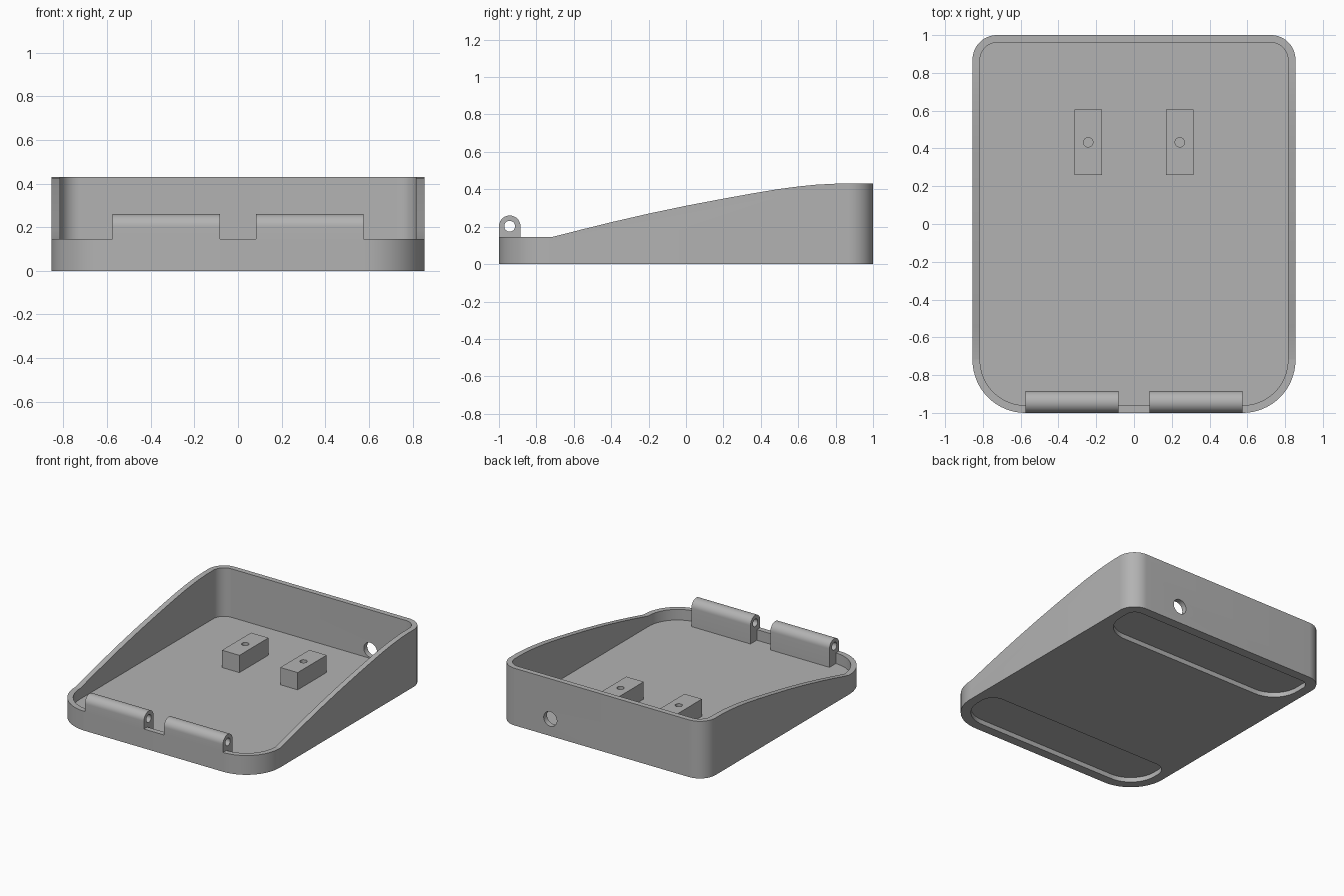
import bpy, bmesh, math
from mathutils import Vector

if "Cube" in bpy.data.objects:
    bpy.data.objects.remove(bpy.data.objects["Cube"])

grey = bpy.data.materials.new("plain_grey")
grey.diffuse_color = (0.45, 0.45, 0.45, 1)
grey.use_nodes = True
grey.node_tree.nodes["Principled BSDF"].inputs["Base Color"].default_value = grey.diffuse_color

HX, HY, WALL, FLOOR = 0.855, 1.0, 0.04, 0.065
BACK_R, FRONT_R = 0.13, 0.28
LIP = 0.145


def prism(name, points, direction):
    """Extrude a closed loop of 3D points along a direction."""
    bm = bmesh.new()
    face = bm.faces.new([bm.verts.new(p) for p in points])
    ext = bmesh.ops.extrude_face_region(bm, geom=[face])
    moved = [v for v in ext["geom"] if isinstance(v, bmesh.types.BMVert)]
    bmesh.ops.translate(bm, verts=moved, vec=Vector(direction))
    bmesh.ops.recalc_face_normals(bm, faces=bm.faces[:])
    mesh = bpy.data.meshes.new(name)
    bm.to_mesh(mesh)
    bm.free()
    mesh.materials.append(grey)
    obj = bpy.data.objects.new(name, mesh)
    bpy.context.collection.objects.link(obj)
    return obj


def arc(cx, cy, r, start, end, n=16):
    return [(cx + r * math.cos(math.radians(start + (end - start) * i / n)),
             cy + r * math.sin(math.radians(start + (end - start) * i / n)))
            for i in range(n + 1)]


def plate(name, hx, y0, y1, r_front, r_back, z0, z1):
    """Rounded rectangle with separate front and back corner radii."""
    loop = (arc(hx - r_back, y1 - r_back, r_back, 0, 90)
            + arc(-hx + r_back, y1 - r_back, r_back, 90, 180)
            + arc(-hx + r_front, y0 + r_front, r_front, 180, 270)
            + arc(hx - r_front, y0 + r_front, r_front, 270, 360))
    return prism(name, [(x, y, z0) for x, y in loop], (0, 0, z1 - z0))


def side_profile(name, loop, x0, x1):
    return prism(name, [(x0, y, z) for y, z in loop], (x1 - x0, 0, 0))


def cut(obj, cutter):
    mod = obj.modifiers.new("cut", 'BOOLEAN')
    mod.operation, mod.solver, mod.object = 'DIFFERENCE', 'EXACT', cutter
    bpy.context.view_layer.objects.active = obj
    bpy.ops.object.modifier_apply(modifier=mod.name)
    bpy.data.objects.remove(cutter)


def smooth(obj):
    bpy.ops.object.select_all(action='DESELECT')
    obj.select_set(True)
    bpy.context.view_layer.objects.active = obj
    bpy.ops.object.shade_smooth_by_angle(angle=math.radians(30))


# Open tray with a hollow inside
tray = plate("tray", HX, -HY, HY, FRONT_R, BACK_R, 0, 0.6)
cut(tray, plate("hollow", HX - WALL, -HY + WALL, HY - WALL,
                FRONT_R - WALL, BACK_R - WALL, FLOOR, 0.8))

# Sloping rim: low at the front, rising in a curve to the back
rim = [(-1.2, LIP), (-0.715, LIP), (-0.55, 0.187), (-0.4, 0.224), (-0.2, 0.270),
       (0, 0.312), (0.2, 0.350), (0.35, 0.377), (0.5, 0.402), (0.6, 0.415),
       (0.7, 0.425), (0.8, 0.43), (1.2, 0.43)]
cut(tray, side_profile("rim_cutter", rim + [(1.2, 0.9), (-1.2, 0.9)], -1.2, 1.2))

# Shallow foot recesses underneath
cut(tray, plate("back_recess", 0.785, 0.59, 0.93, 0.2, 0.07, -0.1, 0.035))
cut(tray, plate("front_recess", 0.785, -0.93, -0.58, 0.21, 0.1, -0.1, 0.035))

# Cable hole through the back wall
hole = arc(0.43, 0.128, 0.055, 0, 345, 23)
cut(tray, prism("cable_hole", [(x, 0.9, z) for x, z in hole], (0, 0.3, 0)))
smooth(tray)

# Hinge barrels on the front lip and screw blocks on the floor
PIN_Y, PIN_Z, PIN_R = -0.9425, 0.2025, 0.0575
barrel = (arc(PIN_Y, PIN_Z, PIN_R, 0, 180, 20)
          + [(-HY, LIP), (-HY + WALL, LIP), (-HY + WALL, FLOOR),
             (PIN_Y + PIN_R, FLOOR)])
for side, label in ((-1, "left"), (1, "right")):
    hinge = side_profile(label + "_hinge", barrel, side * 0.083, side * 0.575)
    cut(hinge, side_profile("pin_hole", arc(PIN_Y, PIN_Z, 0.029, 0, 345, 23),
                            side * 0.05, side * 0.65))
    smooth(hinge)

    x0, x1 = side * 0.17, side * 0.315
    block = prism(label + "_screw_block",
                  [(x0, 0.26, FLOOR), (x1, 0.26, FLOOR),
                   (x1, 0.605, FLOOR), (x0, 0.605, FLOOR)], (0, 0, 0.13))
    screw = arc(side * 0.2425, 0.4325, 0.025, 0, 345, 23)
    cut(block, prism("screw_hole", [(x, y, FLOOR + 0.02) for x, y in screw],
                     (0, 0, 0.3)))
    smooth(block)
